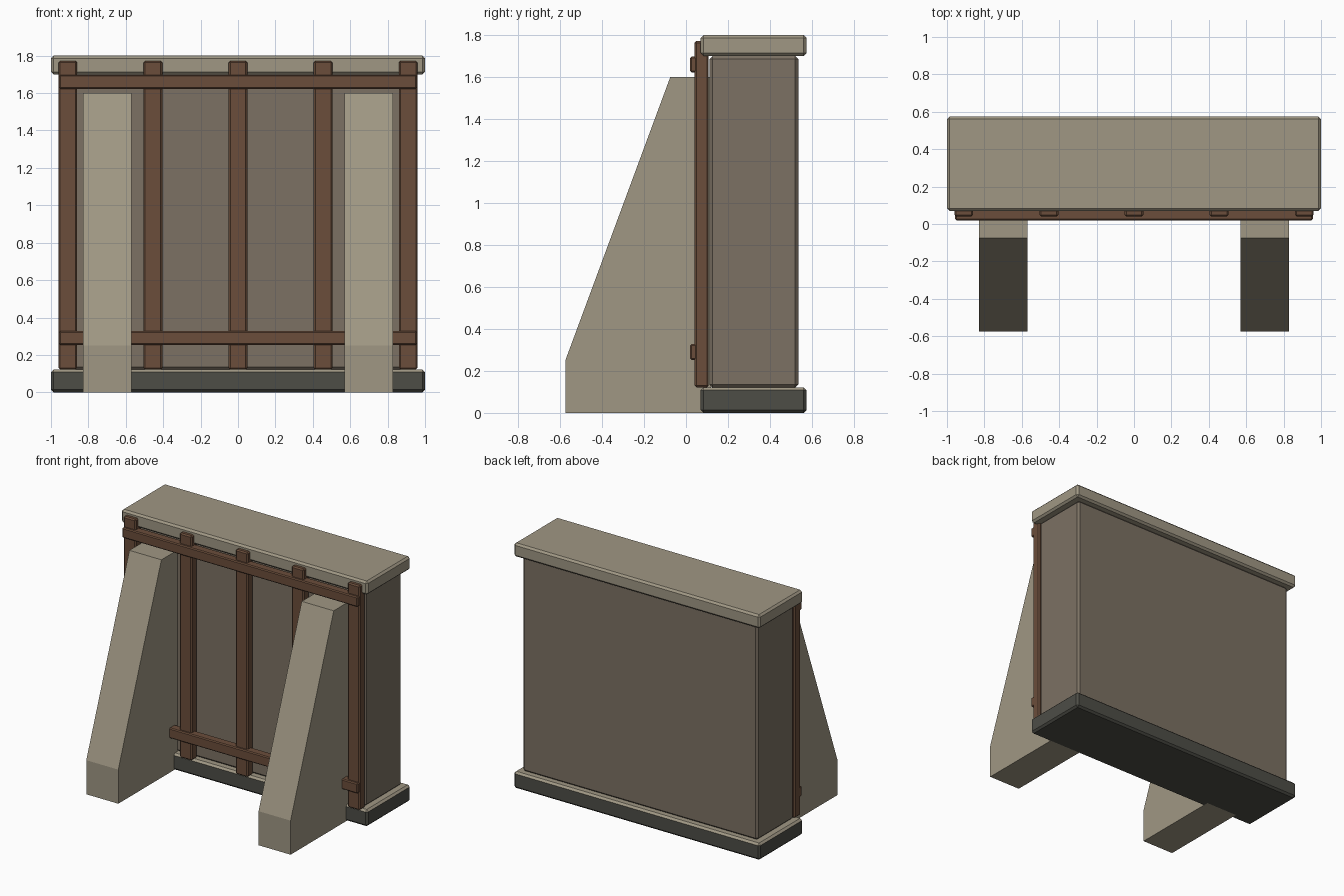
import bpy, bmesh

if "Cube" in bpy.data.objects:
    bpy.data.objects.remove(bpy.data.objects["Cube"])


def material(name, rgb):
    m = bpy.data.materials.new(name)
    m.diffuse_color = (*rgb, 1)
    m.use_nodes = True
    m.node_tree.nodes["Principled BSDF"].inputs["Base Color"].default_value = m.diffuse_color
    return m


stone = material("pale_stone", (0.35, 0.31, 0.23))
plaster = material("plaster", (0.20, 0.165, 0.125))
dark = material("dark_stone", (0.075, 0.075, 0.062))
wood = material("wood", (0.145, 0.075, 0.043))


def finish(bm, name, mats):
    bmesh.ops.recalc_face_normals(bm, faces=bm.faces)
    me = bpy.data.meshes.new(name)
    bm.to_mesh(me)
    bm.free()
    for m in mats:
        me.materials.append(m)
    ob = bpy.data.objects.new(name, me)
    bpy.context.collection.objects.link(ob)
    return ob


def block(name, lo, hi, mats, bevel):
    """Chamfered box between two corners."""
    bm = bmesh.new()
    bmesh.ops.create_cube(bm, size=1)
    for v in bm.verts:
        v.co = [a + (b - a) * (c + 0.5) for a, b, c in zip(lo, hi, v.co)]
    bmesh.ops.bevel(bm, geom=bm.edges[:], offset=bevel, segments=1,
                    profile=0.5, affect='EDGES')
    bm.normal_update()
    if len(mats) > 1:  # second material on upward faces
        for f in bm.faces:
            f.material_index = int(f.normal.z > 0.3)
    return finish(bm, name, mats)


def buttress(name, x0, x1):
    """Side profile extruded across x."""
    profile = [(-0.575, 0), (-0.575, 0.25), (-0.075, 1.6), (0.12, 1.6), (0.12, 0)]
    bm = bmesh.new()
    face = bm.faces.new([bm.verts.new((x0, y, z)) for y, z in profile])
    ext = bmesh.ops.extrude_face_region(bm, geom=[face])
    for v in ext["geom"]:
        if isinstance(v, bmesh.types.BMVert):
            v.co.x = x1
    # close the start cap if the extrusion removed it
    bmesh.ops.holes_fill(bm, edges=[e for e in bm.edges if e.is_boundary])
    return finish(bm, name, [stone])


# Wall: footing, body and coping
block("footing", (-1, 0.07, 0), (1, 0.575, 0.122), [dark, stone], 0.014)
block("wall_body", (-0.955, 0.112, 0.12), (0.955, 0.535, 1.7), [plaster], 0.015)
block("coping", (-1, 0.07, 1.7), (1, 0.575, 1.8), [stone], 0.014)

# Timber frame: posts and two rails
for i in range(5):
    x = -0.91 + i * 0.455
    block(f"post_{i + 1}", (x - 0.05, 0.04, 0.122), (x + 0.05, 0.108, 1.772), [wood], 0.009)
for name, z0, z1 in (("lower_rail", 0.253, 0.328), ("upper_rail", 1.623, 1.697)):
    block(name, (-0.957, 0.02, z0), (0.957, 0.085, z1), [wood], 0.007)

# Sloping buttresses
buttress("buttress_left", -0.83, -0.57)
buttress("buttress_right", 0.57, 0.83)
